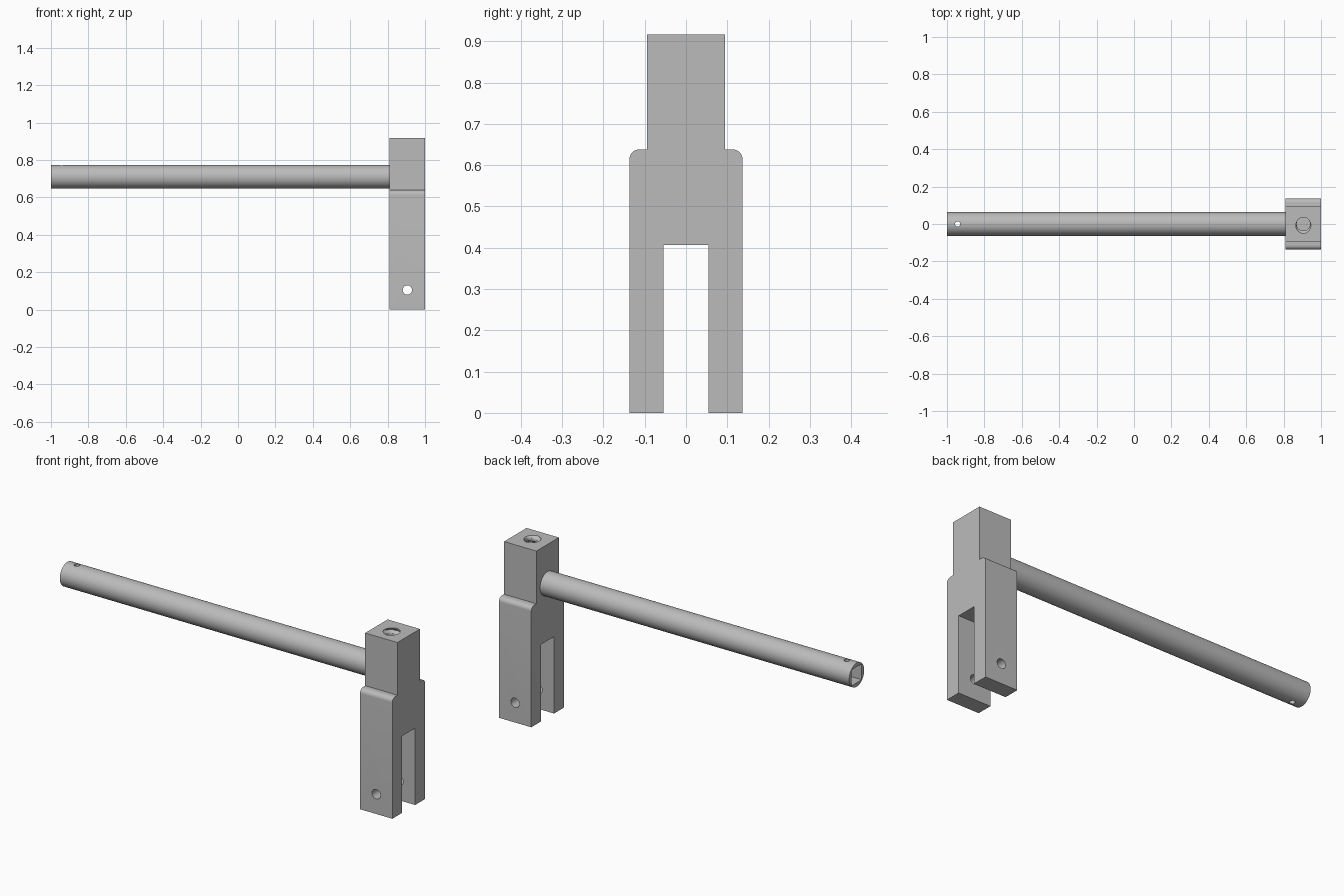
import bpy, bmesh, math
from mathutils import Matrix, Vector

cube = bpy.data.objects.get("Cube")
if cube:
    bpy.data.objects.remove(cube)

steel = bpy.data.materials.new("grey_steel")
steel.use_nodes = True
GREY = (0.5, 0.5, 0.5, 1)
steel.diffuse_color = GREY
steel.node_tree.nodes["Principled BSDF"].inputs["Base Color"].default_value = GREY


def add_object(name, bm):
    bmesh.ops.recalc_face_normals(bm, faces=bm.faces)
    mesh = bpy.data.meshes.new(name)
    bm.to_mesh(mesh)
    bm.free()
    mesh.materials.append(steel)
    obj = bpy.data.objects.new(name, mesh)
    bpy.context.collection.objects.link(obj)
    return obj


def rod(name, radius, length, centre, axis, sides=32):
    bm = bmesh.new()
    turn = Vector(axis).to_track_quat('Z', 'Y').to_matrix().to_4x4()
    bmesh.ops.create_cone(bm, cap_ends=True, segments=sides, radius1=radius,
                          radius2=radius, depth=length,
                          matrix=Matrix.Translation(centre) @ turn)
    return add_object(name, bm)


def box(name, size, centre):
    bm = bmesh.new()
    bmesh.ops.create_cube(bm, size=1, matrix=Matrix.Translation(centre) @ Matrix.Diagonal((*size, 1)))
    return add_object(name, bm)


def threaded_cutter(name, centre, bottom, top, minor, major, pitch):
    # Stacked rings whose radius follows a helical ridge
    bm = bmesh.new()
    sides, steps = 32, 8
    count = round((top - bottom) / pitch * steps)
    rings = []
    for i in range(count + 1):
        z = bottom + (top - bottom) * i / count
        ring = []
        for k in range(sides):
            a = math.tau * k / sides
            phase = ((z - bottom) / pitch - k / sides) % 1
            ridge = max(0, 1 - abs(phase - 0.5) * 3)
            r = minor + (major - minor) * ridge
            ring.append(bm.verts.new((centre[0] + r * math.cos(a), centre[1] + r * math.sin(a), z)))
        rings.append(ring)
    for low, high in zip(rings, rings[1:]):
        for k in range(sides):
            n = (k + 1) % sides
            bm.faces.new((low[k], low[n], high[n]))
            bm.faces.new((low[k], high[n], high[k]))
    bm.faces.new(rings[0])
    bm.faces.new(rings[-1])
    return add_object(name, bm)


def cut(obj, cutters):
    for cutter in cutters:
        mod = obj.modifiers.new("cut", 'BOOLEAN')
        mod.operation, mod.solver, mod.object = 'DIFFERENCE', 'EXACT', cutter
    graph = bpy.context.evaluated_depsgraph_get()
    mesh = bpy.data.meshes.new_from_object(obj.evaluated_get(graph))
    obj.modifiers.clear()
    obj.data = mesh
    for cutter in cutters:
        bpy.data.objects.remove(cutter)


def smooth(obj):
    bpy.ops.object.select_all(action='DESELECT')
    obj.select_set(True)
    bpy.context.view_layer.objects.active = obj
    bpy.ops.object.shade_smooth_by_angle(angle=math.radians(30))


# Forked block: half profile mirrored across y, extruded along x
X0, X1 = 0.811, 1.0
XC = (X0 + X1) / 2
R = 0.024
half = [(0.054, 0.407), (0.054, 0), (0.137, 0)]
for i in range(9):
    a = math.pi / 2 * i / 8
    half.append((0.137 - R + R * math.cos(a), 0.638 - R + R * math.sin(a)))
half += [(0.094, 0.638), (0.094, 0.917)]
outline = half + [(-y, z) for y, z in reversed(half)]
bm = bmesh.new()
face = bm.faces.new([bm.verts.new((X0, y, z)) for y, z in outline])
side = bmesh.ops.extrude_face_region(bm, geom=[face])["geom"]
bmesh.ops.translate(bm, vec=(X1 - X0, 0, 0),
                    verts=[v for v in side if isinstance(v, bmesh.types.BMVert)])
block = add_object("forked_block", bm)

# Pin hole through both legs and threaded hole in the top
cut(block, [rod("pin_cutter", 0.025, 0.5, (XC, 0, 0.105), (0, 1, 0)),
            threaded_cutter("thread_cutter", (XC, 0), 0.707, 0.927, 0.036, 0.052, 0.04)])
smooth(block)

# Handle bar with a square socket and a cross hole at its free end
handle = rod("handle_bar", 0.063, X0 + 1, ((X0 - 1) / 2, 0, 0.71), (1, 0, 0), 64)
cut(handle, [box("socket_cutter", (0.4, 0.084, 0.084), (-1, 0, 0.71)),
             rod("cross_cutter", 0.014, 0.3, (-0.943, 0, 0.71), (0, 0, 1), 24)])
smooth(handle)
